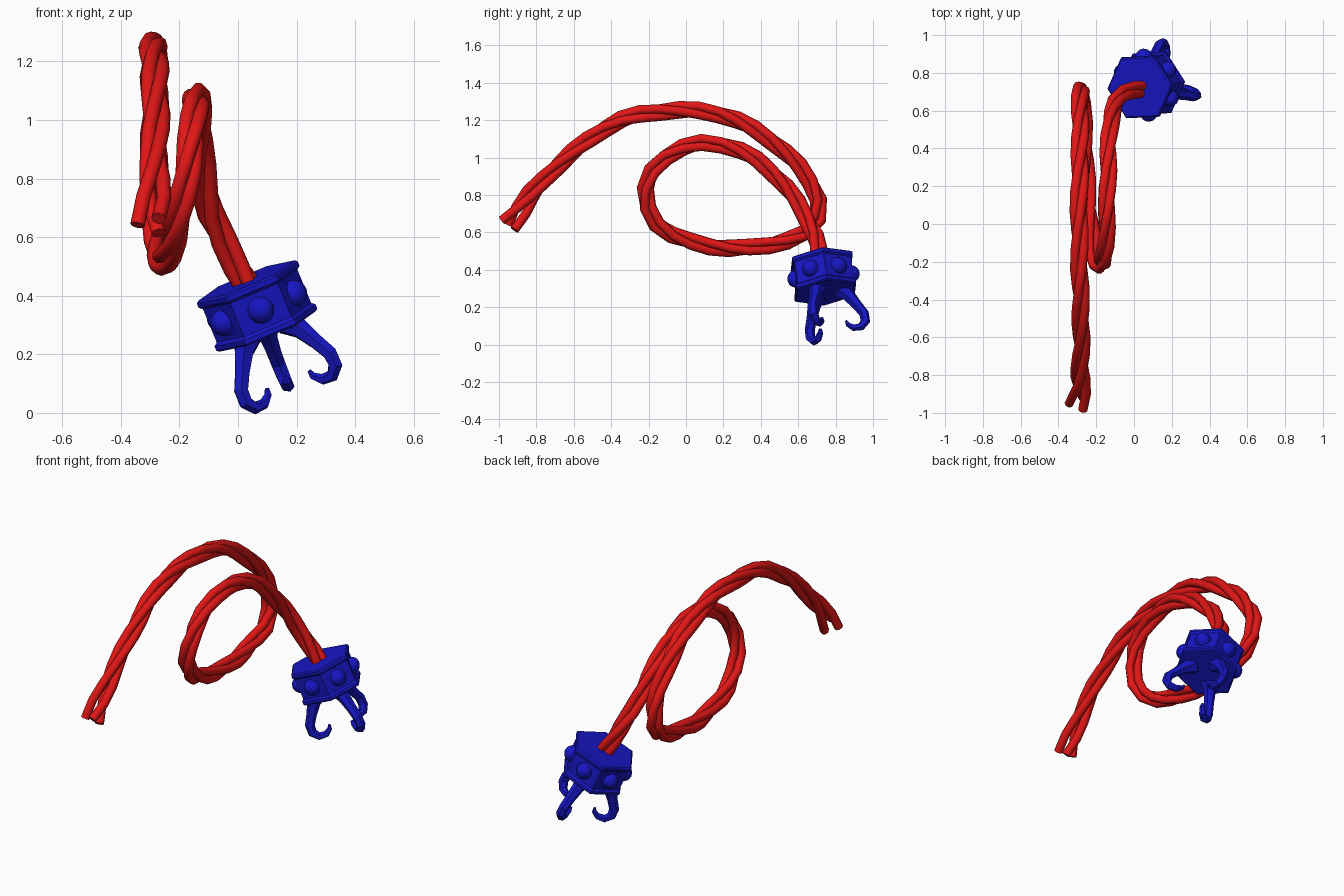
import bpy, bmesh, math
from mathutils import Vector, Matrix

if "Cube" in bpy.data.objects:
    bpy.data.objects.remove(bpy.data.objects["Cube"])


def material(name, color):
    m = bpy.data.materials.new(name)
    m.diffuse_color = color
    m.use_nodes = True
    m.node_tree.nodes["Principled BSDF"].inputs["Base Color"].default_value = m.diffuse_color
    return m


RED = material("rope_red", (0.75, 0.008, 0.008, 1))
BLUE = material("metal_blue", (0.008, 0.008, 0.55, 1))


def finish(name, bm, mat, smooth=None):
    bmesh.ops.recalc_face_normals(bm, faces=bm.faces[:])
    me = bpy.data.meshes.new(name)
    bm.to_mesh(me)
    bm.free()
    me.materials.append(mat)
    ob = bpy.data.objects.new(name, me)
    bpy.context.collection.objects.link(ob)
    if smooth:
        bpy.ops.object.select_all(action='DESELECT')
        ob.select_set(True)
        bpy.context.view_layer.objects.active = ob
        bpy.ops.object.shade_smooth_by_angle(angle=math.radians(smooth))
    return ob


def loft(rings):
    """Skin a list of equal-length point rings and cap both ends."""
    bm = bmesh.new()
    vs = [[bm.verts.new(p) for p in r] for r in rings]
    n = len(rings[0])
    for a, b in zip(vs, vs[1:]):
        for i in range(n):
            j = (i + 1) % n
            bm.faces.new((a[i], a[j], b[j], b[i]))
    bm.faces.new(vs[0][::-1])
    bm.faces.new(vs[-1])
    return bm


def frames(pts, u):
    """Parallel-transported (tangent, u, v) along a polyline."""
    out = []
    for i in range(len(pts)):
        t = (pts[min(i + 1, len(pts) - 1)] - pts[max(i - 1, 0)]).normalized()
        u = (u - t * u.dot(t)).normalized()
        out.append((t, u, t.cross(u)))
    return out


def spline(ctrl, count):
    """Evenly spaced points on a Catmull-Rom curve."""
    c = [Vector(p) for p in ctrl]
    c = [2 * c[0] - c[1]] + c + [2 * c[-1] - c[-2]]
    dense = []
    for a, b, d, e in zip(c, c[1:], c[2:], c[3:]):
        for k in range(20):
            s = k / 20
            dense.append(0.5 * (2 * b + (d - a) * s + (2 * a - 5 * b + 4 * d - e) * s ** 2
                                + (3 * b - a - 3 * d + e) * s ** 3))
    dense.append(c[-2])
    length = [0]
    for a, b in zip(dense, dense[1:]):
        length.append(length[-1] + (b - a).length)
    pts, j = [], 0
    for i in range(count + 1):
        target = length[-1] * i / count
        while j < len(dense) - 2 and length[j + 1] < target:
            j += 1
        f = (target - length[j]) / (length[j + 1] - length[j])
        pts.append(dense[j].lerp(dense[j + 1], f))
    return pts


# Rope: three strands twisted around one looping path
path = spline([
    (-0.295, -0.95, 0.64), (-0.285, -0.78, 0.86), (-0.28, -0.58, 1.05),
    (-0.285, -0.35, 1.20), (-0.29, -0.1, 1.25), (-0.29, 0.17, 1.235),
    (-0.285, 0.40, 1.13), (-0.285, 0.60, 0.96), (-0.285, 0.70, 0.80),
    (-0.28, 0.70, 0.67), (-0.27, 0.60, 0.575), (-0.255, 0.30, 0.515),
    (-0.235, 0.02, 0.55), (-0.21, -0.15, 0.64), (-0.18, -0.22, 0.79),
    (-0.155, -0.16, 0.96), (-0.145, 0.0, 1.06), (-0.14, 0.17, 1.075),
    (-0.135, 0.36, 1.00), (-0.125, 0.53, 0.85), (-0.09, 0.65, 0.67),
    (-0.03, 0.70, 0.55), (0.05, 0.72, 0.41)], 46)
path_frames = frames(path, Vector((-1, 0, 0)))
for s in range(3):
    line = []
    for i, (p, (t, u, v)) in enumerate(zip(path, path_frames)):
        a = math.tau * (s / 3 + 5 * i / 46)
        off = 0.026 + 0.022 * max(0, 1 - i / 3)
        line.append(p + (u * math.cos(a) + v * math.sin(a)) * off)
    rings = []
    for p, (t, u, v) in zip(line, frames(line, Vector((-1, 0, 0)))):
        rings.append([p + (u * math.cos(k * math.tau / 8) + v * math.sin(k * math.tau / 8)) * 0.025
                      for k in range(8)])
    finish(f"rope_strand_{s + 1}", loft(rings), RED, 50)

# Tilted frame of the hook head
Z = Vector((-0.38, -0.12, 0.92)).normalized()
X = Vector((0.996, 0.087, 0))
X = (X - Z * X.dot(Z)).normalized()
Y = Z.cross(X)
HEAD = Matrix((X, Y, Z)).transposed().to_4x4()
HEAD.translation = (0.065, 0.735, 0.365)

# Hexagonal head with a raised rim at both ends
profile = [(0.178, -0.095), (0.187, -0.088), (0.187, -0.072), (0.175, -0.062),
           (0.175, 0.062), (0.187, 0.072), (0.187, 0.088), (0.178, 0.095)]
hexagon = [[Vector((r * math.cos(k * math.tau / 6), r * math.sin(k * math.tau / 6), z))
            for k in range(6)] for r, z in profile]
finish("hook_head", loft(hexagon), BLUE).matrix_world = HEAD

# One round stud on every side of the head
for k in range(6):
    bm = bmesh.new()
    bmesh.ops.create_uvsphere(bm, u_segments=16, v_segments=10, radius=0.046)
    stud = finish(f"stud_{k + 1}", bm, BLUE, 40)
    a = math.radians(30 + 60 * k)
    stud.matrix_world = HEAD @ Matrix.Translation((0.149 * math.cos(a), 0.149 * math.sin(a), 0))

# Three curled claws: (radius, height, radial half width, side half width)
claw = [(0.085, -0.08, 0.055, 0.050), (0.122, -0.125, 0.036, 0.034),
        (0.160, -0.185, 0.028, 0.028), (0.190, -0.235, 0.027, 0.027),
        (0.192, -0.280, 0.026, 0.026), (0.165, -0.311, 0.022, 0.024),
        (0.125, -0.312, 0.019, 0.021), (0.096, -0.290, 0.013, 0.016),
        (0.090, -0.268, 0.006, 0.009)]
centres = [Vector((r, 0, z)) for r, z, _, _ in claw]
for n, deg in enumerate((90, 210, 330)):
    rings = []
    for p, (t, u, v), (_, _, w, h) in zip(centres, frames(centres, Vector((1, 0, 0))), claw):
        rings.append([p + u * w * math.cos(k * math.tau / 6) + v * h * math.sin(k * math.tau / 6)
                      for k in range(6)])
    ob = finish(f"claw_{n + 1}", loft(rings), BLUE)
    ob.matrix_world = HEAD @ Matrix.Rotation(math.radians(deg), 4, 'Z')
